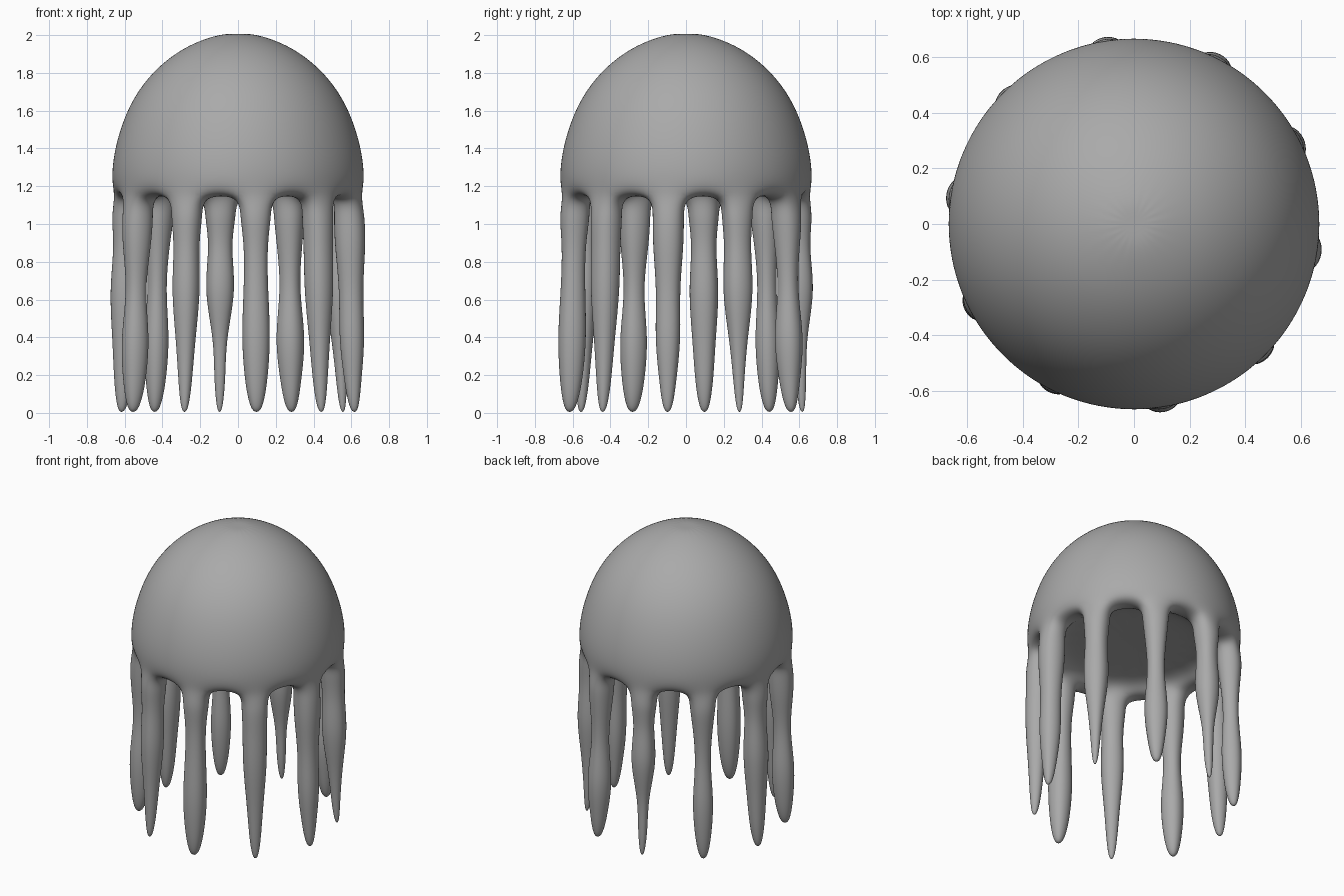
import bpy, bmesh, math
from mathutils import Vector

cube = bpy.data.objects.get("Cube")
if cube:
    bpy.data.objects.remove(cube, do_unlink=True)

SEGMENTS = 20
STEP = math.tau / SEGMENTS

grey = bpy.data.materials.new("plain grey")
grey.use_nodes = True
colour = (0.4, 0.4, 0.4, 1)
grey.diffuse_color = colour
grey.node_tree.nodes["Principled BSDF"].inputs["Base Color"].default_value = colour

bm = bmesh.new()


def ring(radius, z):
    return [bm.verts.new((radius * math.cos(i * STEP), radius * math.sin(i * STEP), z))
            for i in range(SEGMENTS)]


def bridge(a, b):
    n = len(a)
    return [bm.faces.new((a[i], b[i], b[(i + 1) % n], a[(i + 1) % n])) for i in range(n)]


def fan(loop, z):
    tip = bm.verts.new((0, 0, z))
    for i in range(len(loop)):
        bm.faces.new((loop[i], loop[(i + 1) % len(loop)], tip))


# Solid bell: domed outside, rim and slightly recessed flat underside
profile = [(0.1, 2.006), (0.28, 1.945), (0.45, 1.82), (0.575, 1.655),
           (0.65, 1.46), (0.682, 1.28), (0.67, 1.15)]
rings = [ring(r, z) for r, z in profile]
fan(rings[0], 2.006)
for a, b in zip(rings, rings[1:]):
    bridge(a, b)
inner = ring(0.52, 1.145)
rim = bridge(rings[-1], inner)
ceiling = ring(0.47, 1.215)
bridge(inner, ceiling)
fan(ceiling[::-1], 1.215)

# Tentacle widths from top to bottom, going round from the left side
heights = [1.04, 0.88, 0.65, 0.40, 0.19, 0.07, 0.0]
widths = [(0.165, 0.13, 0.13, 0.095), (0.13, 0.15, 0.10, 0.06),
          (0.13, 0.11, 0.145, 0.115), (0.11, 0.145, 0.08, 0.06),
          (0.12, 0.10, 0.125, 0.11), (0.12, 0.15, 0.125, 0.10),
          (0.15, 0.11, 0.14, 0.125), (0.125, 0.14, 0.105, 0.075),
          (0.12, 0.13, 0.145, 0.125), (0.15, 0.145, 0.11, 0.08)]


def exaggerate(w):
    # Widen bulges and narrow waists so they survive the rounding
    return [w[i] if i in (0, len(w) - 1)
            else w[i] + 0.6 * (w[i] - (w[i - 1] + w[i + 1]) / 2)
            for i in range(len(w))]


# Each tentacle is drawn down from every second face of the rim
for k, (w1, w2, w3, w4) in enumerate(widths):
    face = rim[(2 * k - 1) % SEGMENTS]
    angle = (2 * k - 0.5) * STEP
    out = Vector((math.cos(angle), math.sin(angle), 0))
    side = Vector((-out.y, out.x, 0))
    loop = list(face.verts)
    signs = [(1 if v.co.dot(out) > 0.58 else -1,
              1 if v.co.dot(side) > 0 else -1) for v in loop]
    bm.faces.remove(face)
    sizes = [0.165] + exaggerate([w1, w2, w3, w4]) + [w4 * 0.7, w4 * 0.3]
    for j, (z, w) in enumerate(zip(heights, sizes)):
        centre = out * (0.597 + 0.0045 * j) + Vector((0, 0, z))
        new = [bm.verts.new(centre + (out * a + side * b) * w * 0.54) for a, b in signs]
        bridge(loop, new)
        loop = new
    bm.faces.new(loop)

bmesh.ops.recalc_face_normals(bm, faces=bm.faces)
mesh = bpy.data.meshes.new("bell_with_tentacles")
bm.to_mesh(mesh)
bm.free()
mesh.materials.append(grey)
body = bpy.data.objects.new("bell_with_tentacles", mesh)
bpy.context.collection.objects.link(body)
for p in mesh.polygons:
    p.use_smooth = True
smooth = body.modifiers.new("rounding", 'SUBSURF')
smooth.levels = smooth.render_levels = 3
